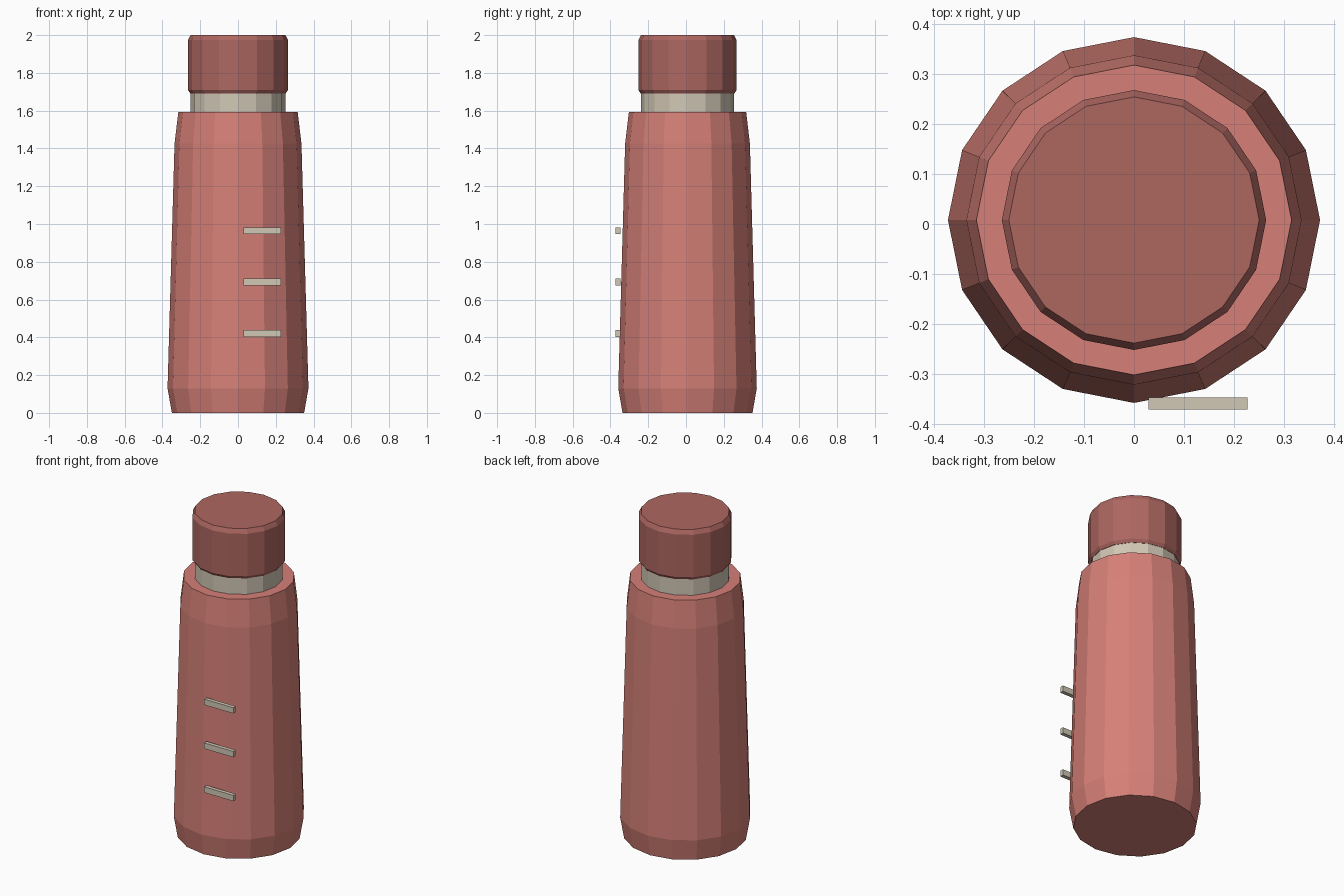
import bpy, bmesh, math

if "Cube" in bpy.data.objects:
    bpy.data.objects.remove(bpy.data.objects["Cube"])

SIDES = 16
CY, SY = 0.008, 0.983   # centre offset and slight flattening front to back


def material(name, rgb):
    m = bpy.data.materials.new(name)
    m.diffuse_color = (*rgb, 1)
    m.use_nodes = True
    m.node_tree.nodes["Principled BSDF"].inputs["Base Color"].default_value = m.diffuse_color
    return m


coral = material("coral", (0.67, 0.215, 0.185))
dark_coral = material("dark coral", (0.42, 0.135, 0.118))
beige = material("beige", (0.64, 0.57, 0.46))


def finish(name, bm, mat):
    bmesh.ops.recalc_face_normals(bm, faces=bm.faces)
    me = bpy.data.meshes.new(name)
    bm.to_mesh(me)
    bm.free()
    me.materials.append(mat)
    bpy.context.collection.objects.link(bpy.data.objects.new(name, me))


def lathe(name, profile, mat):
    """Closed 16-sided turned part from (radius, height) pairs."""
    bm = bmesh.new()
    rings = []
    for r, z in profile:
        angles = [2 * math.pi * i / SIDES for i in range(SIDES)]
        rings.append([bm.verts.new((r * math.cos(a), CY + SY * r * math.sin(a), z))
                      for a in angles])
    for lo, hi in zip(rings, rings[1:]):
        for i in range(SIDES):
            j = (i + 1) % SIDES
            bm.faces.new((lo[i], lo[j], hi[j], hi[i]))
    bm.faces.new(rings[0][::-1])
    bm.faces.new(rings[-1])
    finish(name, bm, mat)


def box(name, lo, hi, mat):
    bm = bmesh.new()
    bmesh.ops.create_cube(bm, size=1)
    for v in bm.verts:
        v.co = [(a + b) / 2 + c * (b - a) for a, b, c in zip(lo, hi, v.co)]
    finish(name, bm, mat)


# Bottle body, neck and cap
lathe("body", [(0.35, 0), (0.373, 0.13), (0.336, 1.425), (0.316, 1.592)], coral)
lathe("neck", [(0.251, 1.57), (0.251, 1.72)], beige)
lathe("cap", [(0.253, 1.692), (0.265, 1.71), (0.265, 1.973), (0.251, 2.0)], dark_coral)

# Measuring marks on the front
for n, z in enumerate((0.421, 0.693, 0.964), 1):
    box(f"level_mark_{n}", (0.029, -0.372, z - 0.018), (0.228, -0.348, z + 0.018), beige)
